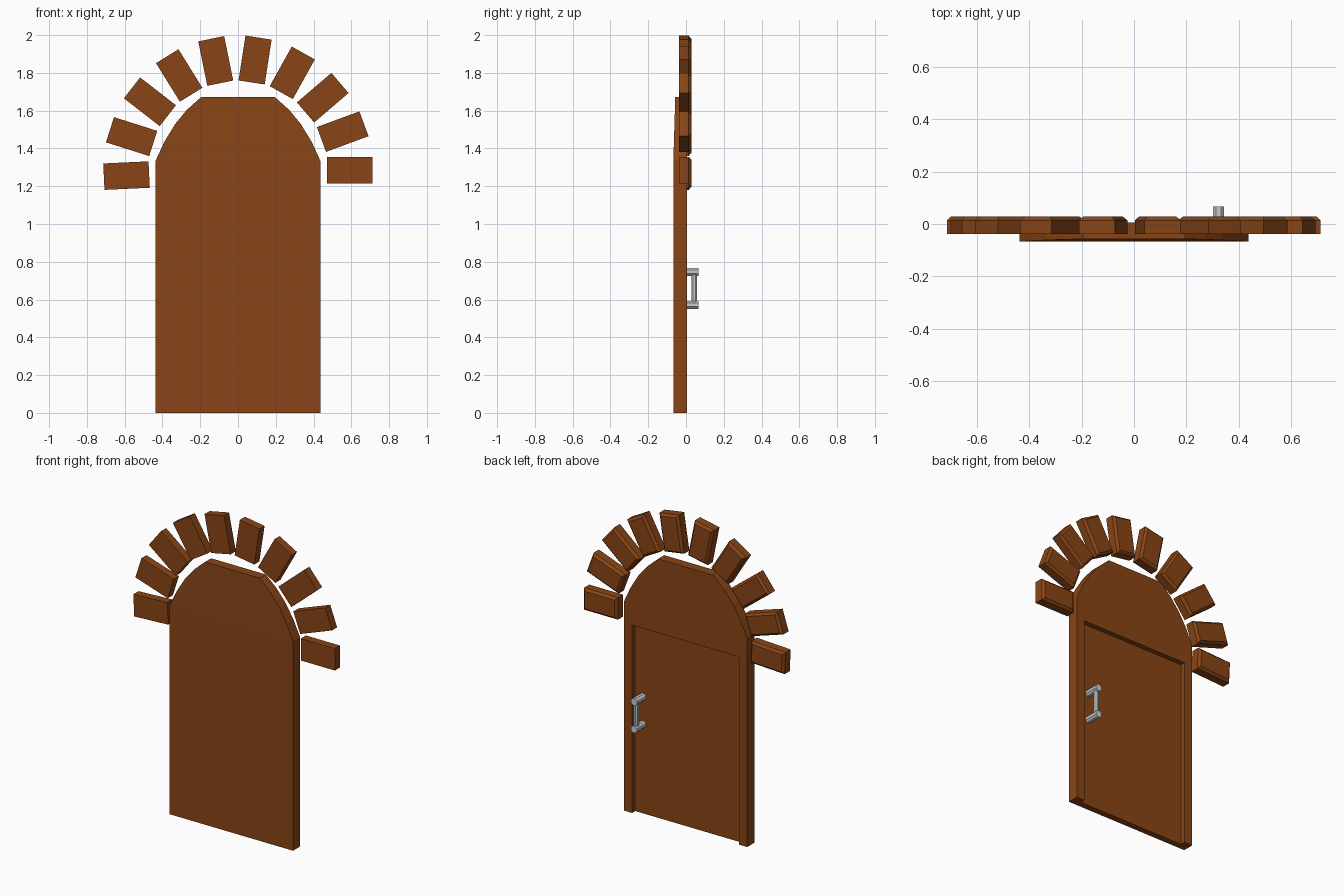
import bpy, bmesh, math
from mathutils import Matrix

if "Cube" in bpy.data.objects:
    bpy.data.objects.remove(bpy.data.objects["Cube"])

brown = bpy.data.materials.new("brown")
brown.diffuse_color = (0.25, 0.06, 0.008, 1)
brown.use_nodes = True
brown.node_tree.nodes["Principled BSDF"].inputs["Base Color"].default_value = brown.diffuse_color


def finish(name, bm, mat=None):
    bmesh.ops.recalc_face_normals(bm, faces=bm.faces)
    me = bpy.data.meshes.new(name)
    bm.to_mesh(me)
    bm.free()
    ob = bpy.data.objects.new(name, me)
    bpy.context.collection.objects.link(ob)
    if mat:
        me.materials.append(mat)
    return ob


def box(name, x0, x1, y0, y1, z0, z1, mat=None):
    bm = bmesh.new()
    bmesh.ops.create_cube(bm, size=1)
    for v in bm.verts:
        v.co = (x1 if v.co.x > 0 else x0, y1 if v.co.y > 0 else y0, z1 if v.co.z > 0 else z0)
    return finish(name, bm, mat)


# Arched door slab: half outline mirrored, extruded to the back
FRONT, BACK, SPRING = -0.067, 0.005, 1.335
half = [(0.436, 0), (0.436, SPRING), (0.39, 1.435), (0.333, 1.529), (0.27, 1.605), (0.194, 1.673)]
outline = half + [(-x, z) for x, z in reversed(half)]
bm = bmesh.new()
front = [bm.verts.new((x, FRONT, z)) for x, z in outline]
face = bm.faces.new(front)
ext = bmesh.ops.extrude_face_region(bm, geom=[face], use_keep_orig=True)
for v in ext["geom"]:
    if isinstance(v, bmesh.types.BMVert):
        v.co.y = BACK
# front leans back slightly above the spring line
bmesh.ops.connect_verts(bm, verts=[front[1], front[-2]])
for v in front:
    v.co.y += max(0, v.co.z - SPRING) * 0.03
door = finish("arched_door", bm, brown)

# Recessed panel on the back, open at the bottom
cutter = box("recess_cutter", -0.378, 0.378, -0.027, 0.1, -0.1, 1.2, brown)
cutter.hide_render = True
mod = door.modifiers.new("recess", "BOOLEAN")
mod.operation = "DIFFERENCE"
mod.solver = "EXACT"
mod.object = cutter
bpy.context.view_layer.objects.active = door
bpy.ops.object.modifier_apply(modifier="recess")
bpy.data.objects.remove(cutter)

# Arch stones: blocks with bevelled back edges, fanned around the arch centre
for i in range(10):
    stone = box(f"arch_stone_{i + 1}", -0.12, 0.12, -0.038, 0.028, -0.07, 0.07, brown)
    bm = bmesh.new()
    bm.from_mesh(stone.data)
    edges = [e for e in bm.edges if all(v.co.y > 0 for v in e.verts)]
    bmesh.ops.bevel(bm, geom=edges, offset=0.014, segments=1, affect="EDGES")
    bm.to_mesh(stone.data)
    bm.free()
    a = math.radians(20.3 * i)
    stone.matrix_world = (Matrix.Translation((0, 0, 1.284)) @ Matrix.Rotation(-a, 4, "Y")
                          @ Matrix.Translation((0.591, 0, 0)))


# Pull handle: two posts and a grip
def rod(name, radius, length, loc, along_y):
    bm = bmesh.new()
    bmesh.ops.create_cone(bm, cap_ends=True, segments=8, radius1=radius, radius2=radius, depth=length)
    bmesh.ops.rotate(bm, verts=bm.verts, matrix=Matrix.Rotation(math.pi / 8, 3, "Z"))
    if along_y:
        bmesh.ops.rotate(bm, verts=bm.verts, matrix=Matrix.Rotation(math.pi / 2, 3, "X"))
    finish(name, bm).location = loc


for name, z in (("handle_post_lower", 0.572), ("handle_post_upper", 0.747)):
    rod(name, 0.023, 0.096, (0.322, 0.019, z), True)
rod("handle_grip", 0.016, 0.175, (0.322, 0.044, 0.66), False)
